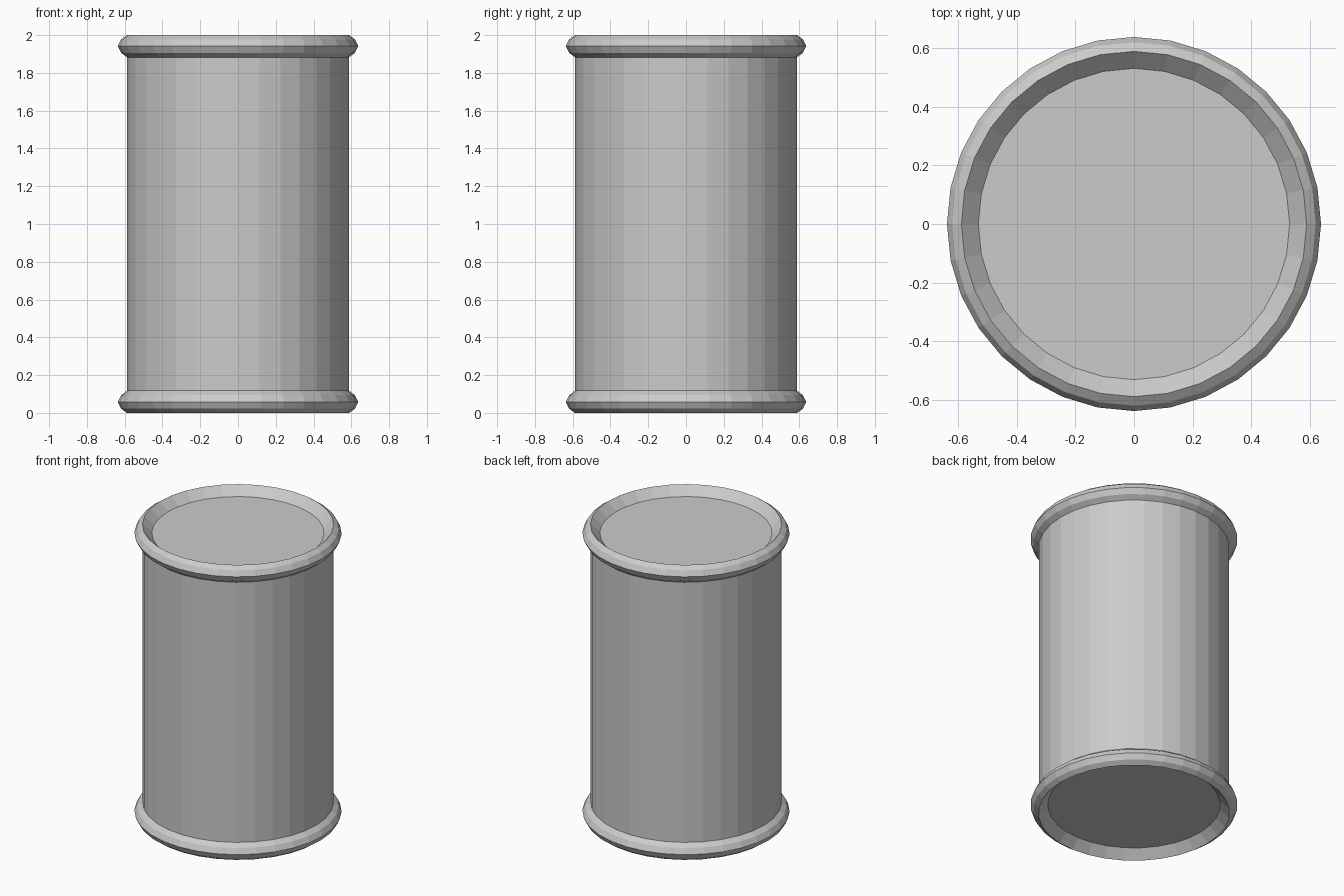
import bpy, bmesh
from math import cos, sin, pi

if "Cube" in bpy.data.objects:
    bpy.data.objects.remove(bpy.data.objects["Cube"])

SIDES = 32
HEIGHT = 2.0

# Lower half of the can outline (radius, z): recessed lid edge, rolled rim, wall
half = [(0.53, 0.057), (0.588, 0.0), (0.619, 0.022), (0.637, 0.058),
        (0.619, 0.094), (0.587, 0.118)]
# Mirror the outline upward so both rims match
profile = half + [(r, HEIGHT - z) for r, z in reversed(half)]


def lathe(name, points, sides):
    """Spin a profile around z and cap both ends with flat lids."""
    bm = bmesh.new()
    rings = [[bm.verts.new((r * cos(2 * pi * i / sides), r * sin(2 * pi * i / sides), z))
              for i in range(sides)] for r, z in points]
    for a, b in zip(rings, rings[1:]):
        for i in range(sides):
            j = (i + 1) % sides
            bm.faces.new((a[i], a[j], b[j], b[i]))
    bm.faces.new(rings[0][::-1])
    bm.faces.new(rings[-1])
    bmesh.ops.recalc_face_normals(bm, faces=bm.faces[:])
    mesh = bpy.data.meshes.new(name)
    bm.to_mesh(mesh)
    bm.free()
    obj = bpy.data.objects.new(name, mesh)
    bpy.context.collection.objects.link(obj)
    return obj


# Whole can: wall, two rolled rims and two recessed lids, flat shaded
lathe("can", profile, SIDES)
